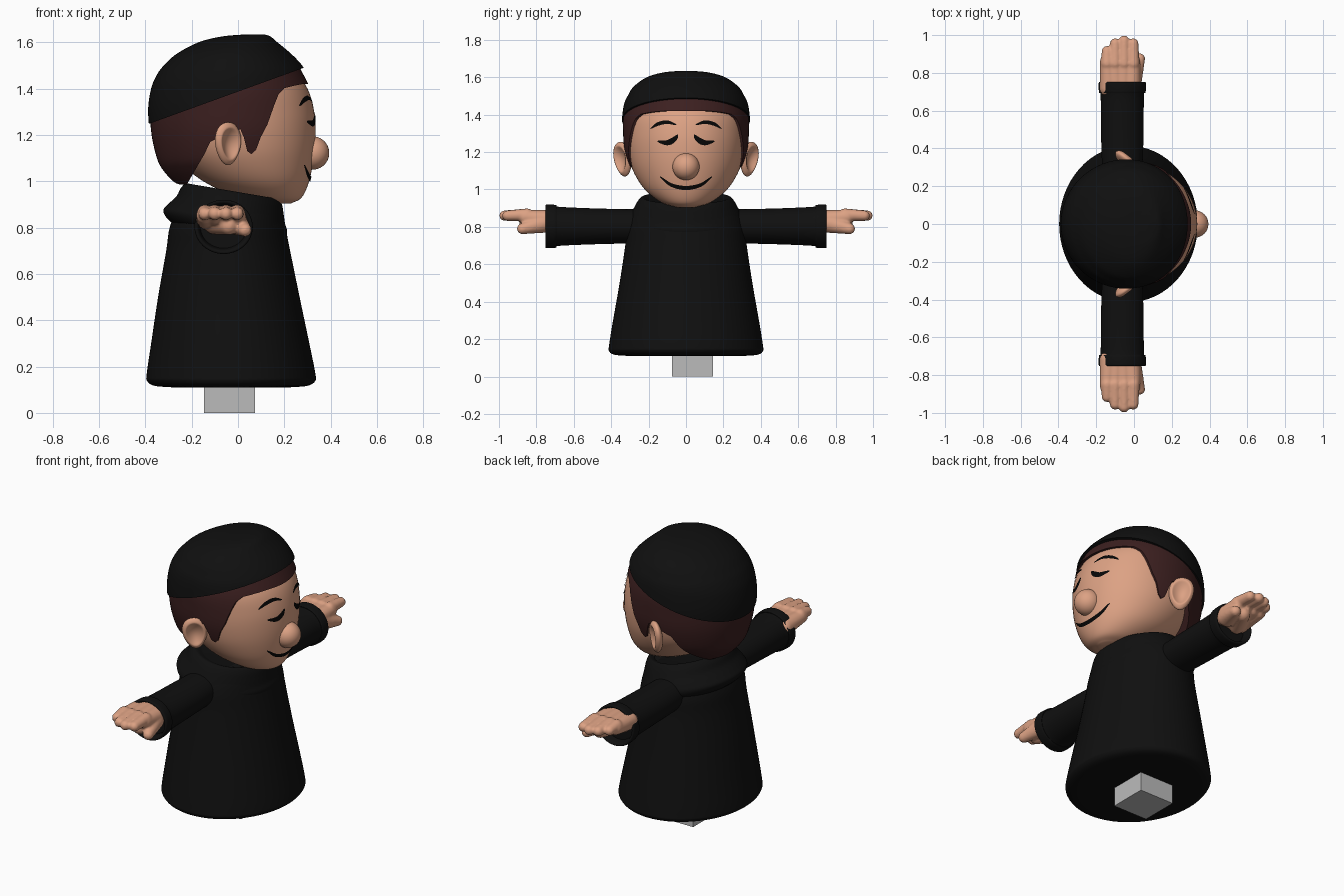
import bpy, bmesh, math
from mathutils import Vector, Matrix

if "Cube" in bpy.data.objects:
    bpy.data.objects.remove(bpy.data.objects["Cube"], do_unlink=True)


def material(name, rgb):
    m = bpy.data.materials.new(name)
    m.use_nodes = True
    m.diffuse_color = (*rgb, 1)
    bsdf = m.node_tree.nodes["Principled BSDF"]
    bsdf.inputs["Base Color"].default_value = (*rgb, 1)
    bsdf.inputs["Roughness"].default_value = 0.8
    return m


SKIN = material("warm skin", (0.72, 0.36, 0.23))
HAIR = material("dark brown hair", (0.045, 0.014, 0.014))
CLOTH = material("black cloth", (0.005, 0.005, 0.005))
INK = material("black face paint", (0.002, 0.002, 0.002))
GREY = material("light grey", (0.5, 0.5, 0.5))


def finish(bm, name, mat, smooth=True, angle=50):
    bmesh.ops.recalc_face_normals(bm, faces=bm.faces)
    me = bpy.data.meshes.new(name)
    bm.to_mesh(me)
    bm.free()
    me.materials.append(mat)
    ob = bpy.data.objects.new(name, me)
    bpy.context.collection.objects.link(ob)
    activate(ob)
    if smooth:
        bpy.ops.object.shade_smooth_by_angle(angle=math.radians(angle))
    return ob


def activate(ob):
    bpy.ops.object.select_all(action='DESELECT')
    ob.select_set(True)
    bpy.context.view_layer.objects.active = ob


def spline(keys, n=6):
    """Smooth curve through the key tuples."""
    k = [Vector(p) for p in keys]
    k = [k[0] * 2 - k[1]] + k + [k[-1] * 2 - k[-2]]
    out = []
    for a, b, c, d in zip(k, k[1:], k[2:], k[3:]):
        for i in range(n):
            t = i / n
            out.append((b * 2 + (c - a) * t + (a * 2 - b * 5 + c * 4 - d) * t * t
                        + (b * 3 - a - c * 3 + d) * t ** 3) / 2)
    return out + [k[-2]]


def loft(keys, seg=64, n=6):
    """Stack of oval rings given as (height, back x, front x, half width)."""
    bm = bmesh.new()
    rings = []
    for z, back, front, half in spline(keys, n):
        c, r = (back + front) / 2, (front - back) / 2
        angles = [math.tau * i / seg for i in range(seg)]
        rings.append([bm.verts.new((c + r * math.cos(a), half * math.sin(a), z)) for a in angles])
    for lo, hi in zip(rings, rings[1:]):
        for i in range(seg):
            j = (i + 1) % seg
            bm.faces.new((lo[i], lo[j], hi[j], hi[i]))
    bm.faces.new(rings[0][::-1])
    bm.faces.new(rings[-1])
    return bm


# Robe
finish(loft([(0.11, -.28, .22, .31), (0.117, -.36, .30, .385), (0.137, -.392, .333, .412),
             (0.17, -.394, .334, .411), (0.3, -.375, .308, .39), (0.5, -.345, .266, .355),
             (0.7, -.31, .225, .325), (0.8, -.295, .205, .315), (0.88, -.26, .185, .28),
             (0.93, -.2, .14, .22)]), "robe", CLOTH)

# Cowl collar, sloping down to the front
bm = loft([(.77, -.27, .18, .28), (.80, -.31, .205, .302), (.83, -.322, .212, .308),
           (.86, -.30, .203, .30), (.90, -.265, .197, .28), (.94, -.245, .19, .258),
           (.962, -.22, .175, .235), (.95, -.18, .15, .2)])
for v in bm.verts:
    v.co.z -= 0.17 * (v.co.x + 0.05)
finish(bm, "cowl_collar", CLOTH)

# Sleeves with raised cuffs, and hands
for side, s in (("left", 1), ("right", -1)):
    profile = [(.18, .1, .09), (.38, .11, .093), (.55, .113, .098), (.685, .115, .105),
               (.695, .123, .114), (.74, .126, .117), (.752, .12, .112),
               (.745, .108, .1), (.71, .1, .092)]
    bm = loft([(y, -.062 - rx, -.062 + rx, rz) for y, rx, rz in profile], 48, 4)
    for v in bm.verts:
        v.co = (v.co.x, s * v.co.z, 0.803 + v.co.y)
    finish(bm, side + "_sleeve", CLOTH)

    bm = bmesh.new()

    def limb(a, b, r0, r1, steps=12):
        for i in range(steps + 1):
            p = Vector(a).lerp(Vector(b), i / steps)
            p.y *= s
            bmesh.ops.create_icosphere(bm, subdivisions=3, radius=r0 + (r1 - r0) * i / steps,
                                       matrix=Matrix.Translation(p))

    for x, tip in ((-.143, .915), (-.1, .955), (-.052, .97), (-.004, .955)):
        limb((x * .85 - .01, .72, .84), (x, .86, .853), .05, .038)
        limb((x, .85, .865), (x, tip, .86), .034, .028)
    limb((-.1, .73, .82), (-.04, .85, .81), .05, .042)
    limb((-.01, .76, .82), (.03, .875, .79), .052, .029)
    hand = finish(bm, side + "_hand", SKIN)
    rm = hand.modifiers.new("blend", 'REMESH')
    rm.mode, rm.voxel_size, rm.use_smooth_shade = 'VOXEL', 0.007, True
    sm = hand.modifiers.new("soften", 'SMOOTH')
    sm.factor, sm.iterations = 0.5, 4

# Head
HEAD = [(.905, .1, .23, .05), (.93, 0, .275, .13), (1.0, -.15, .307, .22), (1.1, -.27, .327, .283),
        (1.2, -.32, .335, .311), (1.3, -.33, .329, .318), (1.4, -.32, .3, .312),
        (1.5, -.25, .23, .27)]
finish(loft(HEAD), "head", SKIN)
HEAD_RINGS = spline(HEAD, 6)


def face_x(y, z):
    """Front surface of the head at y, z."""
    for a, b in zip(HEAD_RINGS, HEAD_RINGS[1:]):
        if a[0] <= z <= b[0]:
            _, back, front, half = a.lerp(b, (z - a[0]) / (b[0] - a[0]))
            return (back + front) / 2 + (front - back) / 2 * math.sqrt(max(0, 1 - (y / half) ** 2))


# Painted brows, closed eyes and smile, as thin strips following the face
def stroke(name, keys, width, mirror):
    bm = bmesh.new()
    pts = spline(keys, 10)
    for s in ((1, -1) if mirror else (1,)):
        rows = []
        for i, (y, z) in enumerate(pts):
            t = i / (len(pts) - 1)
            w = width * (0.12 + 0.88 * math.sin(math.pi * t) ** 0.7)
            ahead, behind = pts[min(i + 1, len(pts) - 1)], pts[max(i - 1, 0)]
            d = (ahead - behind).normalized()
            row = []
            for k in (-.5, -.17, .17, .5):
                py, pz = y - d.y * w * k, z + d.x * w * k
                row.append(bm.verts.new((face_x(py, pz) + .005, s * py, pz)))
            rows.append(row)
        for a, b in zip(rows, rows[1:]):
            for k in range(3):
                bm.faces.new((a[k], a[k + 1], b[k + 1], b[k]))
    for f in bm.faces:
        f.normal_update()
        if f.normal.x < 0:
            f.normal_flip()
    finish(bm, name, INK)


stroke("eyebrows", [(.19, 1.325), (.15, 1.35), (.1, 1.36), (.05, 1.345)], .02, True)
stroke("closed_eyes", [(.153, 1.258), (.1, 1.25), (.065, 1.267), (.043, 1.292)], .03, True)
stroke("smile", [(-.14, 1.07), (-.08, 1.025), (0, 1.008), (.08, 1.025), (.14, 1.07)], .022, False)

# Nose
bm = bmesh.new()
bmesh.ops.create_uvsphere(bm, u_segments=32, v_segments=20, radius=.072,
                          matrix=Matrix.Translation((.322, 0, 1.122)))
finish(bm, "nose", SKIN)

# Ears: flattened balls with a hollow, turned forward
for side, s in (("left", 1), ("right", -1)):
    bm = bmesh.new()
    bmesh.ops.create_uvsphere(bm, u_segments=32, v_segments=32, radius=1)
    for v in bm.verts:
        x, y, depth = v.co
        r = math.hypot(x, y)
        if depth > 0:
            depth -= 1.1 * max(0, 1 - (r / .75) ** 2)
        x *= 1 + .2 * y
        v.co = (x * .066, depth * .032, y * .093)
        v.co = Matrix.Rotation(math.radians(-38), 3, 'Z') @ v.co
        v.co += Vector((-.043, .338, 1.162 ))
        v.co.y += .12 * (v.co.z - 1.162)
        v.co.y *= s
    finish(bm, side + "_ear", SKIN, angle=80)

# Hair: shell over the head, trimmed to the hairline and sideburns
hair = finish(loft([(.985, -.25, -.08, .13), (1.0, -.28, .2, .19), (1.05, -.325, .29, .255),
                    (1.1, -.35, .315, .295), (1.2, -.373, .338, .327), (1.3, -.379, .336, .336),
                    (1.4, -.37, .311, .332), (1.5, -.3, .262, .295)]), "hair", HAIR)
hairline = [(-.5, .93), (-.23, .97), (-.19, 1.04), (-.145, 1.117), (-.12, 1.17), (-.06, 1.2),
            (.01, 1.225), (.025, 1.19), (.04, 1.13), (.058, 1.117), (.078, 1.135), (.098, 1.19),
            (.127, 1.245), (.157, 1.33), (.175, 1.375), (.2, 1.402), (.24, 1.412), (.28, 1.42),
            (.5, 1.42), (.5, 1.6), (-.5, 1.6)]
bm = bmesh.new()
flat = bm.faces.new([bm.verts.new((x, -.6, z)) for x, z in hairline])
side_faces = bmesh.ops.extrude_face_region(bm, geom=[flat])
bmesh.ops.translate(bm, vec=(0, 1.2, 0),
                    verts=[g for g in side_faces["geom"] if isinstance(g, bmesh.types.BMVert)])
cutter = finish(bm, "hairline_cutter", HAIR, smooth=False)
cutter.hide_render = True
activate(hair)
trim = hair.modifiers.new("trim", 'BOOLEAN')
trim.operation, trim.solver, trim.object = 'INTERSECT', 'EXACT', cutter
bpy.ops.object.modifier_apply(modifier=trim.name)
bpy.data.objects.remove(cutter, do_unlink=True)
activate(hair)
bpy.ops.object.shade_smooth_by_angle(angle=math.radians(40))

# Cap, cut along a plane rising to the front
bm = loft([(1.15, -.375, .345, .335), (1.3, -.388, .335, .346), (1.4, -.375, .317, .34),
           (1.46, -.35, .298, .33), (1.5, -.32, .277, .312), (1.55, -.265, .23, .28),
           (1.6, -.17, .17, .21), (1.625, -.07, .14, .125), (1.634, .03, .115, .04)])
cut = bmesh.ops.bisect_plane(bm, geom=bm.verts[:] + bm.edges[:] + bm.faces[:],
                             plane_co=(0, 0, 1.387), plane_no=(-.34, 0, .94), clear_inner=True)
bmesh.ops.edgeloop_fill(bm, edges=[g for g in cut["geom_cut"] if isinstance(g, bmesh.types.BMEdge)])
finish(bm, "cap", CLOTH)

# Small block under the robe
bm = bmesh.new()
bmesh.ops.create_cube(bm, size=.22, matrix=Matrix.Translation((-.037, .034, .11)))
finish(bm, "base_block", GREY, smooth=False)
